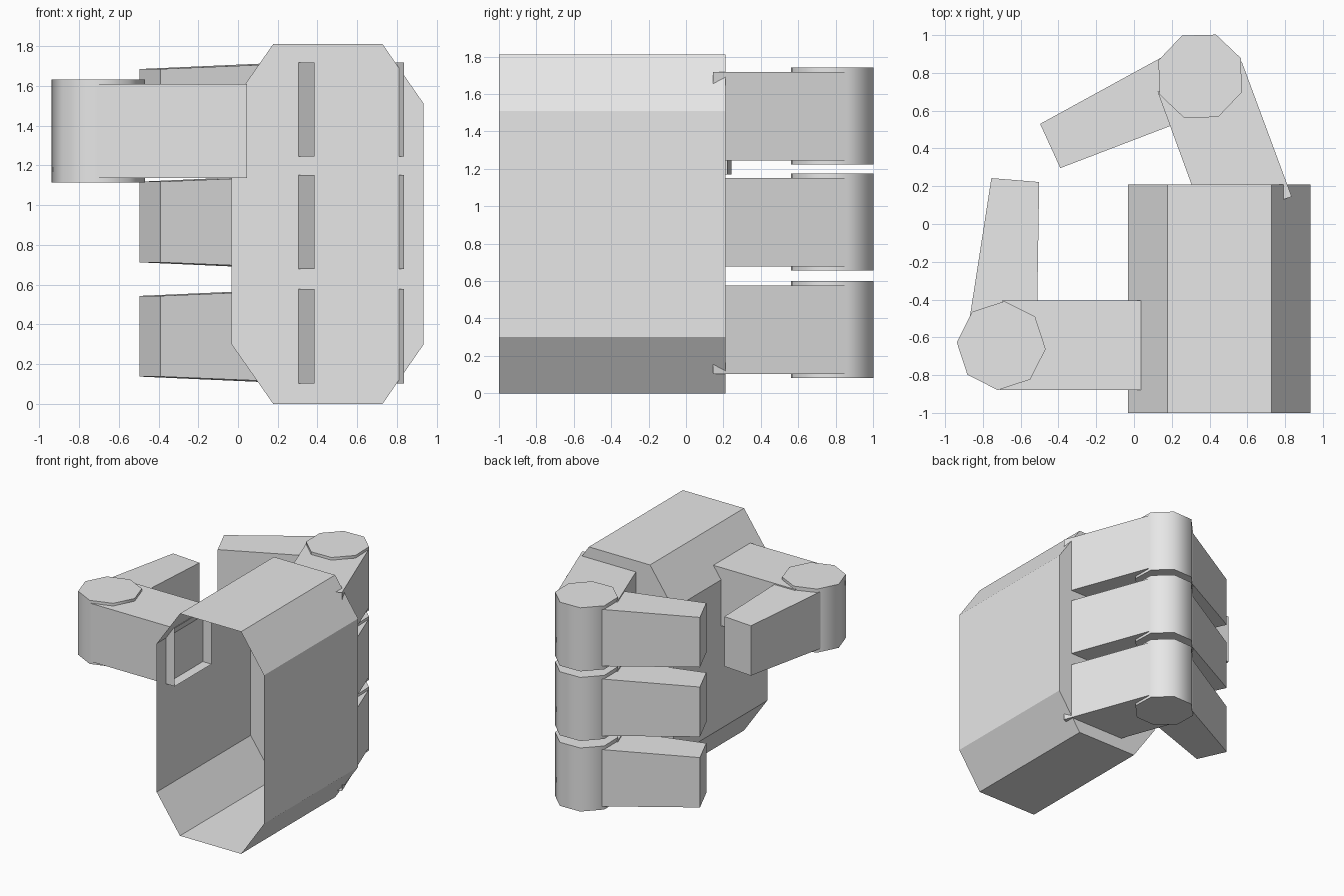
import bpy
import bmesh
from math import cos, sin, pi, radians

cube = bpy.data.objects.get("Cube")
if cube:
    bpy.data.objects.remove(cube, do_unlink=True)

grey = bpy.data.materials.new("light_grey")
grey.use_nodes = True
grey.diffuse_color = (0.8, 0.8, 0.8, 1)
grey.node_tree.nodes["Principled BSDF"].inputs["Base Color"].default_value = (0.8, 0.8, 0.8, 1)


def loft(name, bottom, top, skip=None, smooth=False):
    """Join two matching rings into a solid; skip leaves one face open."""
    bm = bmesh.new()
    low = [bm.verts.new(p) for p in bottom]
    high = [bm.verts.new(p) for p in top]
    n = len(low)
    faces = [(low[i], low[(i + 1) % n], high[(i + 1) % n], high[i]) for i in range(n)]
    faces += [low[::-1], high]
    for i, face in enumerate(faces):
        if i != skip:
            bm.faces.new(face)
    mesh = bpy.data.meshes.new(name)
    bm.to_mesh(mesh)
    bm.free()
    mesh.materials.append(grey)
    obj = bpy.data.objects.new(name, mesh)
    bpy.context.collection.objects.link(obj)
    if smooth:
        bpy.ops.object.select_all(action='DESELECT')
        obj.select_set(True)
        bpy.context.view_layer.objects.active = obj
        bpy.ops.object.shade_smooth_by_angle(angle=radians(50))
    return obj


def upright(name, plan, z, halves, **options):
    """Prism over a plan outline, with a half height at each corner."""
    low = [(x, y, z - h) for (x, y), h in zip(plan, halves)]
    high = [(x, y, z + h) for (x, y), h in zip(plan, halves)]
    return loft(name, low, high, **options)


def digit(name, z, base, tip, centre, turn):
    # Base segment, open at the end that sits inside the palm
    upright(name + "_base", base, z, [0.237] * 4, skip=0)
    # Tapered end segment
    upright(name + "_tip", tip, z, [0.203, 0.203, 0.237, 0.237])
    # Eight-sided knuckle
    angles = [radians(turn) + i * pi / 4 for i in range(8)]
    ring = [(centre[0] + 0.236 * cos(a), centre[1] + 0.236 * sin(a)) for a in angles]
    upright(name + "_knuckle", ring, z, [0.259] * 8, smooth=True)


# Palm: chamfered sleeve, open at the front and closed behind
x0, x1, x2, x3 = -0.033, 0.177, 0.728, 0.935
profile = [(x1, 0), (x2, 0), (x3, 0.3), (x3, 1.51),
           (x2, 1.81), (x1, 1.81), (x0, 1.51), (x0, 0.3)]
loft("palm", [(x, 0.21, z) for x, z in profile],
     [(x, -1, z) for x, z in profile], skip=len(profile) + 1)

# Three stacked fingers
finger_base = [(0.385, -0.01), (0.835, 0.145), (0.57, 0.86), (0.125, 0.7)]
finger_tip = [(-0.497, 0.53), (-0.39, 0.296), (0.43, 0.61), (0.27, 0.95)]
for label, z in (("lower", 0.34), ("middle", 0.915), ("upper", 1.482)):
    digit(label + "_finger", z, finger_base, finger_tip, (0.35, 0.782), 24)

# Thumb
thumb_base = [(0.045, -0.88), (0.045, -0.405), (-0.7, -0.405), (-0.71, -0.88)]
thumb_tip = [(-0.502, 0.222), (-0.755, 0.243), (-0.89, -0.627), (-0.516, -0.66)]
digit("thumb", 1.373, thumb_base, thumb_tip, (-0.703, -0.644), -4.4)
